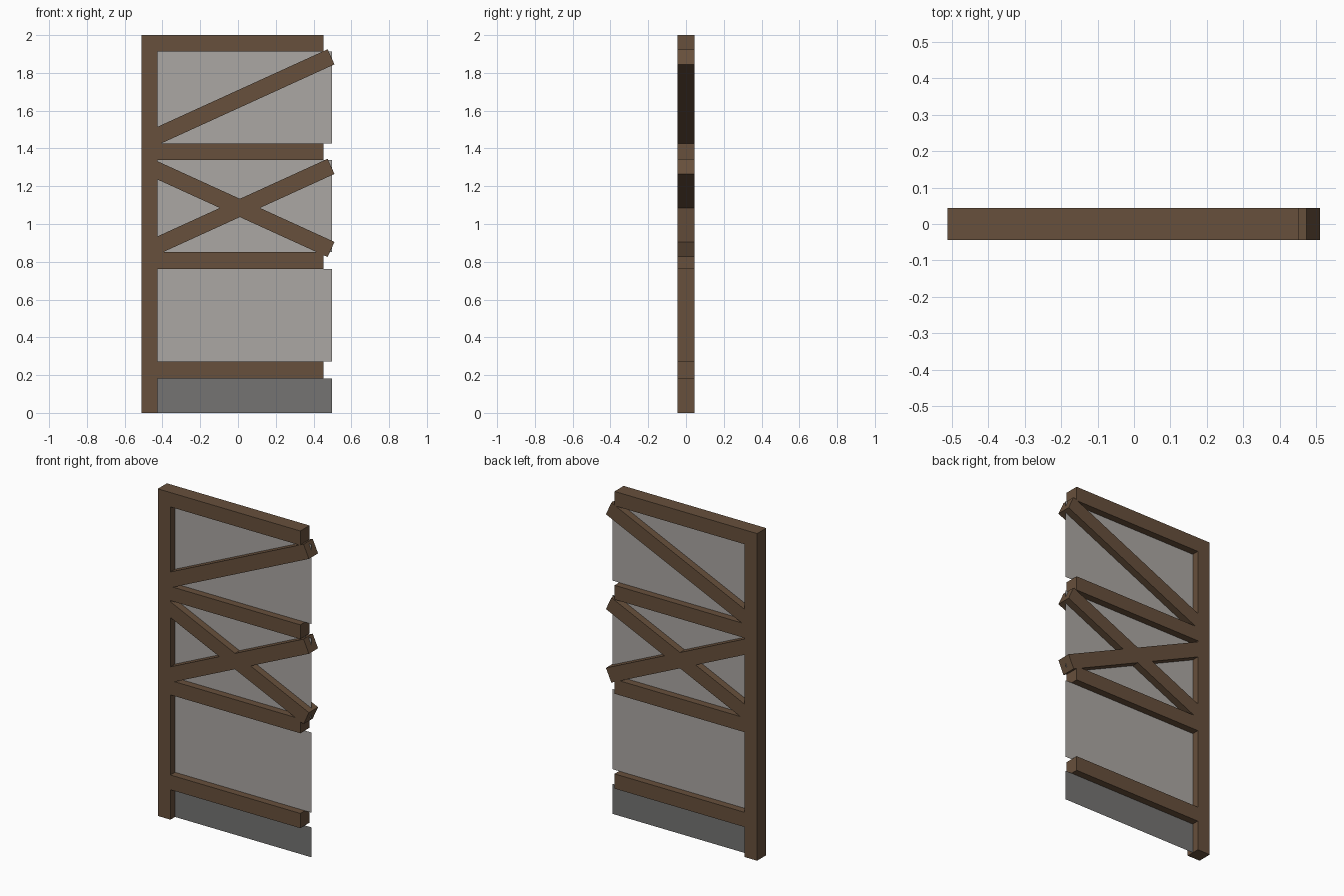
import bpy, math

if "Cube" in bpy.data.objects:
    bpy.data.objects.remove(bpy.data.objects["Cube"])


def material(name, rgb):
    m = bpy.data.materials.new(name)
    m.diffuse_color = (*rgb, 1)
    m.use_nodes = True
    m.node_tree.nodes["Principled BSDF"].inputs["Base Color"].default_value = m.diffuse_color
    return m


wood = material("brown wood", (0.136, 0.080, 0.045))
plaster = material("light plaster", (0.41, 0.39, 0.37))
stone = material("dark stone", (0.178, 0.175, 0.171))

DEPTH = 0.088


def beam(name, centre, length, height, angle=0.0):
    """Square timber lying along x, tilted in the front plane."""
    bpy.ops.mesh.primitive_cube_add(size=1)
    o = bpy.context.object
    o.name = name
    o.scale = (length, DEPTH, height)
    o.location = (centre[0], 0, centre[1])
    o.rotation_euler = (0, -angle, 0)
    o.data.materials.append(wood)


def panel(name, z0, z1, mat):
    """Thin infill sheet in the middle of the frame."""
    x0, x1 = -0.45, 0.498
    me = bpy.data.meshes.new(name)
    me.from_pydata([(x0, 0, z0), (x1, 0, z0), (x1, 0, z1), (x0, 0, z1)], [], [(0, 1, 2, 3)])
    me.materials.append(mat)
    bpy.context.collection.objects.link(bpy.data.objects.new(name, me))


# Upright post on the left
beam("post", (-0.469, 1.0), 0.086, 2.0)

# Horizontal rails
rails = [(0.183, 0.273), (0.763, 0.851), (1.339, 1.426), (1.912, 2.0)]
for i, (a, b) in enumerate(rails):
    beam(f"rail_{i + 1}", (0.01, (a + b) / 2), 0.885, b - a)

# Diagonal braces: one on top, a cross in the middle
dx, dz = 0.4825, 0.22
tilt, length = math.atan2(dz, dx), 2 * math.hypot(dx, dz)
beam("top_brace", (0.01, 1.665), length, DEPTH, tilt)
beam("cross_brace_up", (0.01, 1.085), length, DEPTH, tilt)
beam("cross_brace_down", (0.01, 1.085), length, DEPTH, -tilt)

# Infill panels between the rails, with a stone plinth below
panel("plinth_panel", 0.0, 0.183, stone)
for i in range(3):
    panel(f"wall_panel_{i + 1}", rails[i][1], rails[i + 1][0], plaster)
